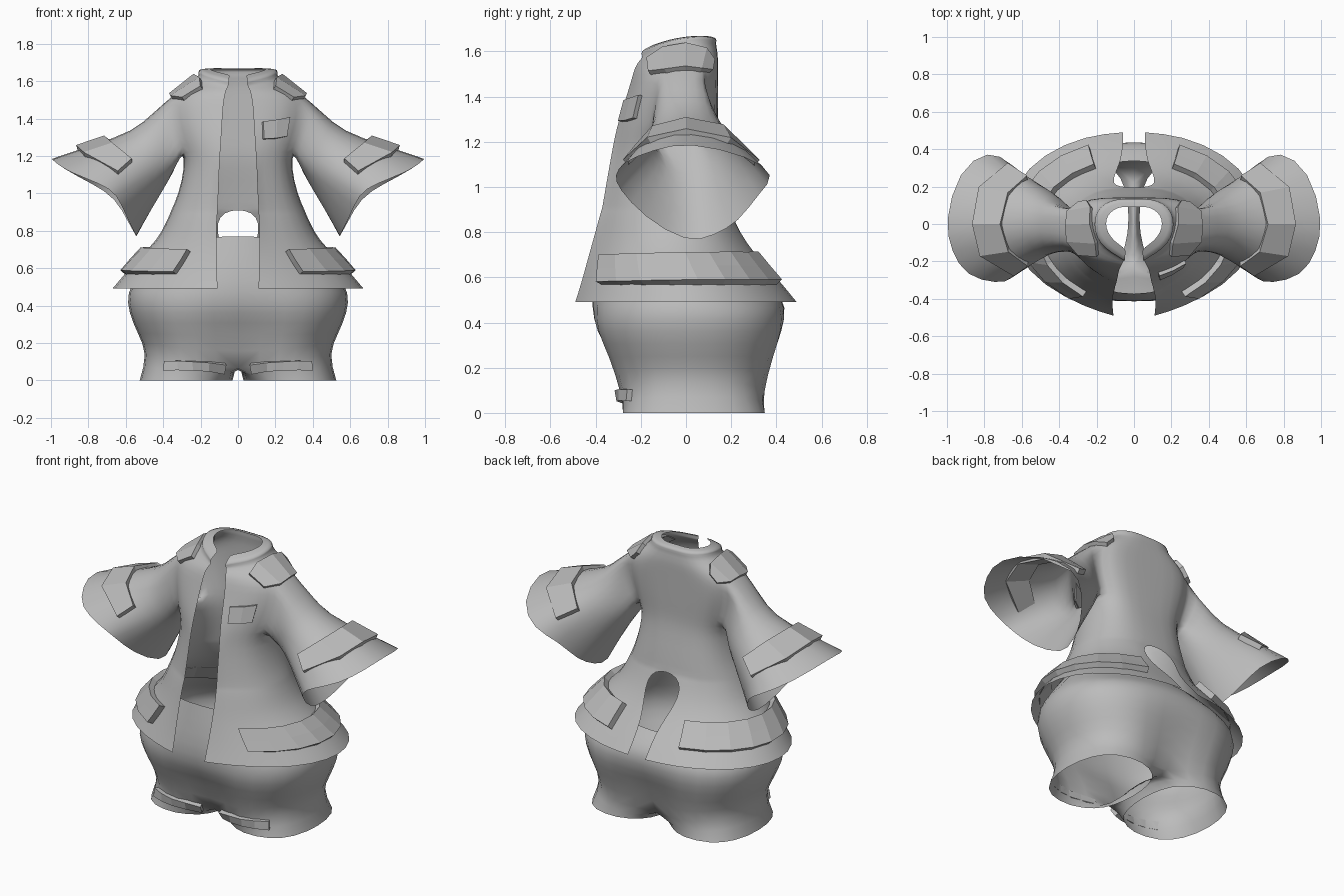
import bpy, bmesh, math
from mathutils import Vector
from mathutils.bvhtree import BVHTree

if "Cube" in bpy.data.objects:
    bpy.data.objects.remove(bpy.data.objects["Cube"])

grey = bpy.data.materials.new("cloth_grey")
grey.diffuse_color = (0.5, 0.5, 0.5, 1)
grey.use_nodes = True
grey.node_tree.nodes["Principled BSDF"].inputs["Base Color"].default_value = grey.diffuse_color


def spow(v, e):
    return math.copysign(abs(v) ** e, v)


def lerp_ring(a, b, f):
    return [p.lerp(q, f) for p, q in zip(a, b)]


class Builder:
    """Collects points and quads, then makes an object with modifiers."""

    def __init__(self):
        self.bm = bmesh.new()

    def ring(self, pts):
        return [self.bm.verts.new(p) for p in pts]

    def bridge(self, a, b, closed=False, skip=()):
        n = len(a)
        for i in range(n if closed else n - 1):
            if i not in skip:
                j = (i + 1) % n
                self.bm.faces.new((a[i], a[j], b[j], b[i]))

    def inflate(self):
        """Push the cage out so that subdivision does not shrink the shape."""
        moves = []
        for v in self.bm.verts:
            seam = abs(v.co.x) < 1e-5
            rim = [e for e in v.link_edges if e.is_boundary
                   and max(abs(u.co.x) for u in e.verts) > 1e-5]
            if len(v.link_edges) == 2 and not seam:
                continue
            near = [e.other_vert(v).co.copy() for e in (rim or v.link_edges)]
            if seam:
                near += [Vector((-p.x, p.y, p.z)) for p in near if p.x > 1e-5]
            d = v.co - sum(near, Vector((0, 0, 0))) / len(near)
            moves.append((v, d * (.27 if rim else .4)))
        for v, d in moves:
            v.co += d

    def finish(self, name, mirror=True, subdiv=0, thick=0.0):
        loose = [v for v in self.bm.verts if not v.link_faces]
        bmesh.ops.delete(self.bm, geom=loose, context='VERTS')
        if subdiv:
            self.inflate()
        bmesh.ops.recalc_face_normals(self.bm, faces=self.bm.faces)
        me = bpy.data.meshes.new(name)
        self.bm.to_mesh(me)
        self.bm.free()
        me.materials.append(grey)
        ob = bpy.data.objects.new(name, me)
        bpy.context.collection.objects.link(ob)
        if thick:
            m = ob.modifiers.new("thickness", 'SOLIDIFY')
            m.thickness, m.offset = thick, 0
        if mirror:
            m = ob.modifiers.new("mirror", 'MIRROR')
            m.use_clip = True
        if subdiv:
            m = ob.modifiers.new("smooth", 'SUBSURF')
            m.levels = m.render_levels = subdiv
            m.boundary_smooth = 'PRESERVE_CORNERS'
            for p in me.polygons:
                p.use_smooth = True
        return ob


# Jacket: z, half width, front y, back y, front gap, back gap, squareness, tilt
rows = [
    (.49, .675, -.49, .49, .11, .06, 1, 0),
    (.57, .61, -.465, .425, .112, .06, 1, 0),
    (.66, .53, -.44, .345, .115, .07, 1, 0),
    (.75, .44, -.415, .27, .115, .10, .95, 0),
    (.84, .39, -.39, .22, .115, .11, .9, 0),
    (.895, .365, -.375, .20, .11, .07, .9, 0),
    (.91, .36, -.37, .195, .11, 0, .9, 0),
    (1.0, .32, -.355, .18, .105, 0, .85, 0),
    (1.14, .29, -.33, .15, .10, 0, .8, 0),
    (1.22, .30, -.315, .14, .095, 0, .75, 0),
    (1.30, .33, -.295, .14, .09, 0, .75, 0),
    (1.38, .355, -.27, .14, .085, 0, .75, 0),
    (1.46, .365, -.245, .14, .08, 0, .75, 0),
    (1.53, .34, -.225, .14, .07, 0, .75, 0),
    (1.59, .26, -.205, .14, .06, 0, .85, .1),
    (1.635, .205, -.19, .13, .05, 0, .9, .2),
    (1.66, .22, -.20, .135, .05, 0, .95, .2),
    (1.665, .15, -.145, .09, .045, 0, 1, .2),
]
COLS = 8


def jacket_row(z, hx, yf, yb, fg, bg, e, tilt):
    cy, ry = (yf + yb) / 2, (yb - yf) / 2
    pts = []
    for c in range(COLS + 1):
        t = math.pi * c / COLS
        x = fg if c == 0 else bg if c == COLS else hx * math.sin(t) ** e
        y = cy - ry * spow(math.cos(t), e) + .03 * math.sin(t)
        pts.append(Vector((x, y, z + tilt * (.6 * y - 4.5 * y * y))))
    return pts


b = Builder()
grid = [b.ring(jacket_row(*r)) for r in rows]
LOW, TOP = 9, 13                      # armhole rows
for r in range(len(grid) - 1):
    b.bridge(grid[r], grid[r + 1], skip=(3, 4) if LOW <= r < TOP else ())

# Flared sleeves grown out of the armholes
hole = ([grid[TOP][4]] + [grid[r][3] for r in range(TOP, LOW - 1, -1)]
        + [grid[LOW][4]] + [grid[r][5] for r in range(LOW, TOP + 1)])
hole_pts = [v.co.copy() for v in hole]
elbow = [Vector((.47 + .10 * math.cos(k * math.pi / 6),
                 .01 - .175 * math.sin(k * math.pi / 6),
                 1.2 + .135 * math.cos(k * math.pi / 6))) for k in range(12)]
cuff = [Vector(p) for p in (
    (1.0, .02, 1.19), (.97, -.14, 1.16), (.89, -.27, 1.11), (.74, -.31, 1.05),
    (.65, -.29, .99), (.595, -.18, .87), (.54, 0, .765), (.555, .12, .79),
    (.59, .23, .85), (.66, .32, .97), (.78, .38, 1.05), (.93, .27, 1.13))]
prev = hole
for pts in (lerp_ring(hole_pts, elbow, .5), elbow, lerp_ring(elbow, cuff, .5), cuff):
    cur = b.ring(pts)
    b.bridge(prev, cur, closed=True)
    prev = cur
jacket = b.finish("jacket", subdiv=1)

# Trousers: z, half width, front y, back y, centre groove, waist tilt
prow = [
    (.14, .495, -.335, .39, .3, 0),
    (.25, .54, -.385, .43, .2, 0),
    (.36, .585, -.43, .46, .1, 0),
    (.47, .595, -.43, .455, .03, 0),
    (.57, .53, -.41, .40, 0, .03),
    (.685, .43, -.375, .34, 0, .085),
]


def trouser_row(z, rx, yf, yb, groove, tilt):
    cy, ry = (yf + yb) / 2, (yb - yf) / 2
    e = .85 if z < .5 else 1
    pts = []
    for c in range(9):
        t = math.pi * c / 8
        co = math.cos(t)
        x = 0 if c in (0, 8) else rx * math.sin(t) ** e
        y = cy - ry * spow(co, e) * (1 - groove * math.exp(-(x / .15) ** 2))
        drop = .08 * co ** 4 if z < .2 else 0
        pts.append(Vector((x, y, z + tilt * co - drop)))
    return pts


b = Builder()
angles = [50 + 32.5 * i for i in range(9)] + [335, 360, 385]
hem = b.ring([(.278 - .25 * spow(math.cos(math.radians(a)), .85),
               .035 - .32 * spow(math.sin(math.radians(a)), .85), 0) for a in angles])
first = trouser_row(*prow[0])
yf0, yb0 = first[0].y, first[8].y
crotch = [(0, yb0 + (yf0 - yb0) * f, z) for f, z in ((.25, .09), (.5, .11), (.75, .09))]
low = b.ring(first + crotch)
b.bridge(hem, low, closed=True)
prev = low[:9]
for r in prow[1:]:
    cur = b.ring(trouser_row(*r))
    b.bridge(prev, cur)
    prev = cur
trousers = b.finish("trousers", subdiv=1)

deps = bpy.context.evaluated_depsgraph_get()
trees = {o: BVHTree.FromObject(o, deps) for o in (jacket, trousers)}


def plate(name, target, lines, ref, mirror=True, lift=.013, thick=.034):
    """Raised trim that hugs the cloth below it."""
    bld, prev = Builder(), None
    for line in lines:
        pts = []
        for p in line:
            co, n, _, _ = trees[target].find_nearest(Vector(p))
            if n.dot(co - Vector(ref)) < 0:
                n = -n
            pts.append(co + n * lift)
        cur = bld.ring(pts)
        if prev:
            bld.bridge(prev, cur)
        prev = cur
    return bld.finish(name, mirror, thick=thick)


# Sleeve bands
plate("sleeve_band", jacket, [
    [(.56, -.24, 1.19), (.67, -.14, 1.26), (.71, 0, 1.29), (.67, .15, 1.25), (.57, .25, 1.17)],
    [(.64, -.28, 1.12), (.82, -.16, 1.20), (.86, 0, 1.24), (.82, .18, 1.18), (.68, .30, 1.10)],
], (.5, 0, 1.0))

# Shoulder pads
plate("shoulder_pad", jacket, [
    [(.20, -.18, 1.58), (.20, -.1, 1.61), (.22, 0, 1.62), (.23, .09, 1.61), (.26, .14, 1.57)],
    [(.30, -.17, 1.51), (.38, -.1, 1.54), (.39, 0, 1.56), (.38, .08, 1.55), (.31, .14, 1.52)],
], (.2, -.03, 1.3), lift=.01, thick=.03)


# Band around each side of the jacket hem
def hem_line(z, hx, yf, yb, t0, t1, n=8):
    cy, ry = (yf + yb) / 2, (yb - yf) / 2
    ts = [t0 + (t1 - t0) * i / n for i in range(n + 1)]
    return [(hx * math.sin(t), cy - ry * math.cos(t) + .03 * math.sin(t), z) for t in ts]


plate("hem_band", jacket, [
    hem_line(.69, .50, -.43, .315, .54, math.pi - .42),
    hem_line(.63, .555, -.45, .37, .56, math.pi - .41),
    hem_line(.57, .61, -.465, .425, .58, math.pi - .40),
], (0, 0, .6), lift=.018, thick=.036)

# Chest pocket on one side only
plate("chest_pocket", jacket, [
    [(.13, -.26, 1.38), (.21, -.25, 1.395), (.285, -.22, 1.41)],
    [(.135, -.29, 1.29), (.21, -.28, 1.295), (.28, -.25, 1.305)],
], (.2, 0, 1.3), mirror=False, lift=.008, thick=.024)

# Tabs at the trouser hems
tab = [(.08, -.22), (.16, -.27), (.24, -.29), (.32, -.29), (.40, -.26)]
plate("trouser_tab", trousers, [[(x, y, z) for x, y in tab] for z in (.105, .055)],
      (.28, .03, .08), lift=.013, thick=.026)
